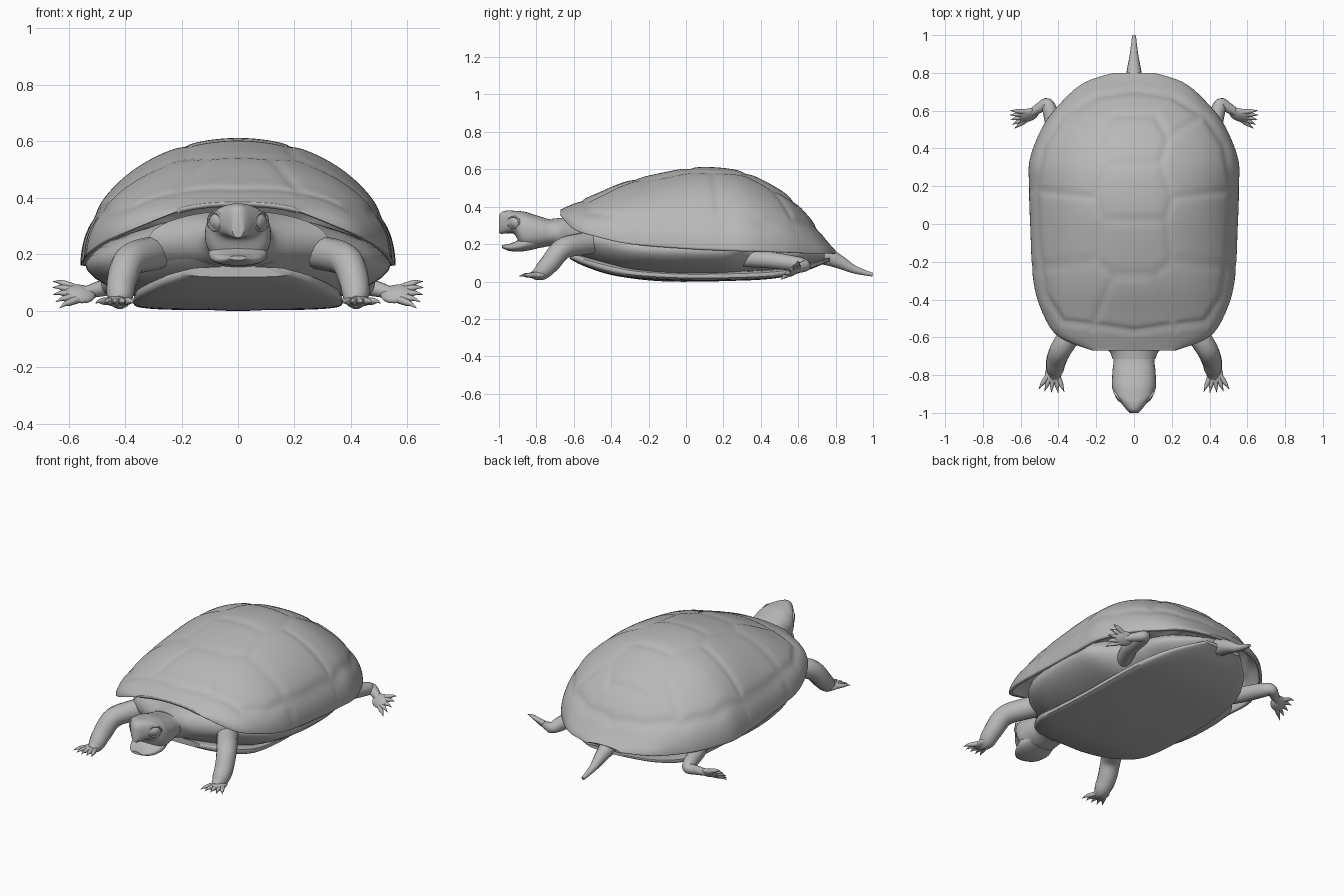
import bpy, bmesh, math
from mathutils import Vector, Matrix

cube = bpy.data.objects.get("Cube")
if cube:
    bpy.data.objects.remove(cube, do_unlink=True)

GREY = (0.48, 0.48, 0.48, 1)
grey = bpy.data.materials.new("plain grey")
grey.use_nodes = True
grey.diffuse_color = GREY
grey.node_tree.nodes["Principled BSDF"].inputs["Base Color"].default_value = GREY


def smooth_rows(rows, steps):
    """Pass a smooth curve through rows of numbers."""
    out = []
    last = len(rows) - 1
    for i in range(last):
        a, b, c, d = (rows[max(0, min(last, i + k))] for k in (-1, 0, 1, 2))
        for s in range(steps):
            t = s / steps
            out.append([q + t / 2 * (r - p + t * (2 * p - 5 * q + 4 * r - u + t * (3 * (q - r) + u - p)))
                        for p, q, r, u in zip(a, b, c, d)])
    out.append(list(rows[-1]))
    return out


def add_rings(bm, rings):
    """Skin a list of equal rings and cap both ends."""
    loops = [[bm.verts.new(p) for p in ring] for ring in rings]
    count = len(loops[0])
    for lower, upper in zip(loops, loops[1:]):
        for j in range(count):
            k = (j + 1) % count
            bm.faces.new((lower[j], lower[k], upper[k], upper[j]))
    bm.faces.new(loops[0])
    bm.faces.new(loops[-1])


def add_tube(bm, rows, steps=6, sides=14):
    """Round limb through rows of x, y, z, radius."""
    path = smooth_rows(rows, steps)
    rings = []
    for i, (x, y, z, r) in enumerate(path):
        ahead = Vector(path[min(i + 1, len(path) - 1)][:3])
        behind = Vector(path[max(i - 1, 0)][:3])
        turn = (ahead - behind).to_track_quat('Z', 'Y')
        rings.append([Vector((x, y, z)) + turn @ Vector((r * math.cos(a), r * math.sin(a), 0))
                      for a in (math.tau * j / sides for j in range(sides))])
    add_rings(bm, rings)


def add_body(bm, rows, power=1.0, steps=6, sides=36):
    """Loft along y through rows of y, half width, bottom, top."""
    def bend(v):
        return math.copysign(abs(v) ** power, v)
    rings = []
    for y, w, low, high in smooth_rows(rows, steps):
        mid, half = (low + high) / 2, (high - low) / 2
        rings.append([(w * bend(math.cos(a)), y, mid + half * bend(math.sin(a)))
                      for a in (math.tau * j / sides for j in range(sides))])
    add_rings(bm, rings)


def finish(bm, name, mirror=False, angle=45, fix=True):
    if fix:
        bmesh.ops.recalc_face_normals(bm, faces=bm.faces)
    mesh = bpy.data.meshes.new(name)
    bm.to_mesh(mesh)
    bm.free()
    mesh.materials.append(grey)
    obj = bpy.data.objects.new(name, mesh)
    bpy.context.collection.objects.link(obj)
    if mirror:
        obj.modifiers.new("mirror", 'MIRROR').use_mirror_merge = False
    bpy.ops.object.select_all(action='DESELECT')
    obj.select_set(True)
    bpy.context.view_layer.objects.active = obj
    bpy.ops.object.shade_smooth_by_angle(angle=math.radians(angle))
    return obj


def loft(name, rows, power=1.0):
    bm = bmesh.new()
    add_body(bm, rows, power)
    return finish(bm, name)


# Upper shell: y, half width, rim height, ridge height
shell_rows = [(-.67, .22, .35, .385), (-.6, .395, .28, .417), (-.48, .48, .24, .47),
              (-.3, .533, .2, .541), (0, .55, .175, .605), (.2, .556, .165, .607),
              (.35, .55, .16, .57), (.53, .475, .155, .472), (.66, .37, .15, .343),
              (.75, .26, .15, .222), (.8, .11, .148, .165)]

# Scute seams on the +x half
seams = [[(0, .58), (.11, .58), (.18, .46), (.14, .32), (.2, .14), (.17, .02),
          (.2, -.2), (.11, -.27), (0, -.27)],
         [(0, .32), (.14, .32)], [(0, .02), (.17, .02)],
         [(.2, .14), (.53, .18)], [(.2, -.2), (.52, -.23)], [(.18, .46), (.37, .58)],
         [(.11, -.27), (.22, -.55)],
         [(0, -.57), (.2, -.54), (.38, -.52), (.47, -.38), (.51, -.1), (.52, .2),
          (.48, .42), (.38, .57), (.2, .68), (0, .71)]]
segments = [(Vector(a), Vector(b)) for line in seams for a, b in zip(line, line[1:])]


def seam_distance(point):
    best = 1.0
    for a, b in segments:
        along = b - a
        t = max(0, min(1, (point - a).dot(along) / along.length_squared))
        best = min(best, (a + along * t - point).length)
    return best


bm = bmesh.new()
heart = Vector((0, .05, .2))
columns = 110
grid = []
for y, w, rim, top in smooth_rows(shell_rows, 11):
    row = []
    for j in range(columns + 1):
        a = math.pi * j / columns
        p = Vector((-w * math.cos(a), y, rim + (top - rim) * math.sin(a)))
        d = seam_distance(Vector((abs(p.x), y)))
        dent = .014 * math.exp(-(d / .02) ** 2)
        row.append(bm.verts.new(heart + (p - heart) * (1 - dent)))
    grid.append(row)
for near, far in zip(grid, grid[1:]):
    for j in range(columns):
        bm.faces.new((near[j], near[j + 1], far[j + 1], far[j]))
shell = finish(bm, "upper_shell", fix=False)
rim = shell.modifiers.new("rim", 'SOLIDIFY')
rim.thickness = .018
rim.offset = -1

# Belly: sloping bridges that stop before the hind legs, and the flat lower shell
loft("body", [(-.62, .2, .15, .33), (-.54, .3, .1, .35), (-.4, .43, .04, .35),
              (-.28, .5, .015, .34), (-.1, .535, 0, .335), (.12, .54, 0, .33),
              (.24, .51, .005, .32), (.34, .4, .015, .3), (.46, .34, .03, .28),
              (.6, .28, .06, .24), (.74, .13, .11, .18)], 1.1)
loft("lower_shell", [(-.62, .18, .12, .155), (-.54, .27, .08, .135), (-.4, .35, .035, .1),
                     (-.25, .37, .015, .07), (0, .37, .003, .055), (.3, .36, .005, .06),
                     (.5, .33, .02, .07), (.65, .25, .06, .095), (.77, .12, .11, .13)], .55)

# Head and neck, with the mouth open
loft("head", [(-.5, .14, .18, .33), (-.7, .11, .19, .33), (-.78, .114, .18, .348),
              (-.85, .117, .17, .37), (-.885, .11, .19, .376), (-.915, .094, .25, .378),
              (-.95, .066, .258, .38), (-.985, .038, .255, .372), (-1, .022, .26, .35)], .85)
loft("lower_jaw", [(-.8, .09, .175, .26), (-.86, .104, .163, .24), (-.91, .09, .16, .215),
                   (-.95, .066, .165, .2), (-.985, .03, .18, .195)], .85)
loft("neck_collar", [(-.715, .113, .185, .336), (-.67, .135, .17, .34),
                     (-.62, .21, .155, .345), (-.56, .32, .14, .355)])

# Eyes with lids, turned outward and forward
bm = bmesh.new()
tilt = Matrix.Translation((.076, -.918, .317)) @ Matrix.Rotation(math.radians(-38), 4, 'Z')
bmesh.ops.create_uvsphere(bm, u_segments=20, v_segments=12, radius=.03,
                          matrix=tilt @ Matrix.Diagonal((.6, 1.15, .9, 1)))
finish(bm, "eyes", mirror=True)
bm = bmesh.new()
lid = [tilt @ Vector((.006, .038 * math.cos(a), .031 * math.sin(a)))
       for a in (math.tau * k / 16 for k in range(17))]
add_tube(bm, [(*p, .006) for p in lid], steps=2, sides=8)
finish(bm, "eyelids", mirror=True)


def leg(name, rows, foot, forward, spread, size):
    """Limb with a flat paw and five clawed toes."""
    bm = bmesh.new()
    add_tube(bm, rows)
    foot, forward, spread = Vector(foot), Vector(forward).normalized(), Vector(spread).normalized()
    flat = forward.cross(spread).normalized()
    frame = Matrix((forward, spread, flat)).transposed().to_4x4()
    bmesh.ops.create_uvsphere(bm, u_segments=16, v_segments=10, radius=size,
                              matrix=Matrix.Translation(foot) @ frame @ Matrix.Diagonal((.65, .5, .22, 1)))
    for k in range(-2, 3):
        reach = (forward + spread * k * .27).normalized() * size
        start = foot + spread * k * size * .12
        points = [(start, .17), (start + reach * .6, .14), (start + reach * .85, .08),
                  (start + reach * 1.12 - Vector((0, 0, size * .08)), .01)]
        add_tube(bm, [(*p, r * size) for p, r in points], steps=3, sides=8)
    return finish(bm, name, mirror=True)


leg("front_legs", [(.2, -.38, .22, .06), (.32, -.56, .2, .06), (.385, -.66, .175, .057),
                   (.412, -.725, .1, .053), (.418, -.775, .05, .045), (.42, -.82, .032, .022)],
    (.428, -.795, .034), (.1, -1, 0), (1, .12, 0), .088)
leg("hind_legs", [(.3, .25, .125, .045), (.4, .44, .115, .045), (.442, .59, .095, .04),
                  (.462, .636, .085, .031), (.5, .615, .075, .027), (.56, .58, .06, .018)],
    (.56, .577, .06), (1, -.28, .04), (-.15, -.65, -.65), .088)

# Tail
bm = bmesh.new()
add_tube(bm, [(0, .62, .16, .055), (0, .74, .138, .05), (0, .82, .105, .037),
              (0, .9, .064, .022), (0, .998, .036, .01)])
finish(bm, "tail")
